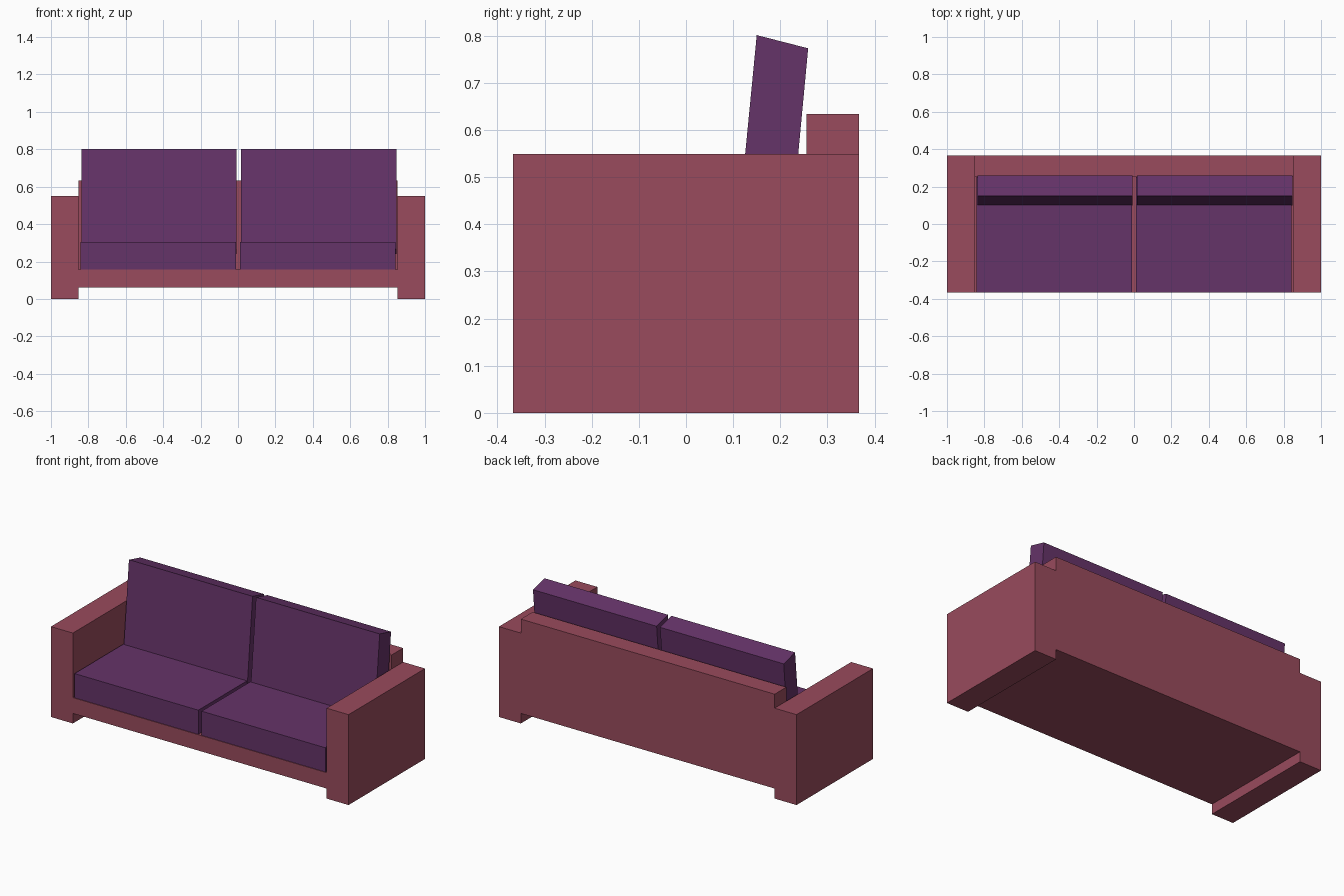
import bpy, bmesh

if "Cube" in bpy.data.objects:
    bpy.data.objects.remove(bpy.data.objects["Cube"])


def material(name, color):
    m = bpy.data.materials.new(name)
    m.diffuse_color = (*color, 1)
    m.use_nodes = True
    m.node_tree.nodes["Principled BSDF"].inputs["Base Color"].default_value = m.diffuse_color
    return m


RED = material("red_fabric", (0.319, 0.070, 0.109))
PURPLE = material("purple_fabric", (0.130, 0.033, 0.139))


def extrude_x(name, profile, x0, x1, mat):
    """Sweep a (y, z) side profile from x0 to x1."""
    bm = bmesh.new()
    face = bm.faces.new([bm.verts.new((x0, y, z)) for y, z in profile])
    ext = bmesh.ops.extrude_face_region(bm, geom=[face])
    verts = [g for g in ext["geom"] if isinstance(g, bmesh.types.BMVert)]
    bmesh.ops.translate(bm, verts=verts, vec=(x1 - x0, 0, 0))
    bmesh.ops.recalc_face_normals(bm, faces=bm.faces)
    me = bpy.data.meshes.new(name)
    bm.to_mesh(me)
    bm.free()
    me.materials.append(mat)
    ob = bpy.data.objects.new(name, me)
    bpy.context.collection.objects.link(ob)
    return ob


def rect(y0, y1, z0, z1):
    return [(y0, z0), (y1, z0), (y1, z1), (y0, z1)]


D = 0.367  # half depth

# L-shaped base and backrest
extrude_x("base_and_backrest",
          [(-D, 0.061), (D, 0.061), (D, 0.634), (0.255, 0.634),
           (0.255, 0.157), (-D, 0.157)], -0.853, 0.853, RED)

# Sheared profile of the leaning back cushions
lean = [(0.098, 0.267), (0.209, 0.24), (0.259, 0.773), (0.15, 0.801)]

for side, x_arm, x_seat in (("left", -1.0, -0.843), ("right", 0.853, 0.011)):
    # Armrest reaching the floor
    extrude_x(side + "_armrest", rect(-D, D, 0, 0.549), x_arm, x_arm + 0.147, RED)
    # Seat cushion
    extrude_x(side + "_seat_cushion", rect(-0.365, 0.252, 0.158, 0.305),
              x_seat, x_seat + 0.832, PURPLE)
    # Back cushion, set slightly to the right of the seat
    extrude_x(side + "_back_cushion", lean, x_seat + 0.005, x_seat + 0.836, PURPLE)
